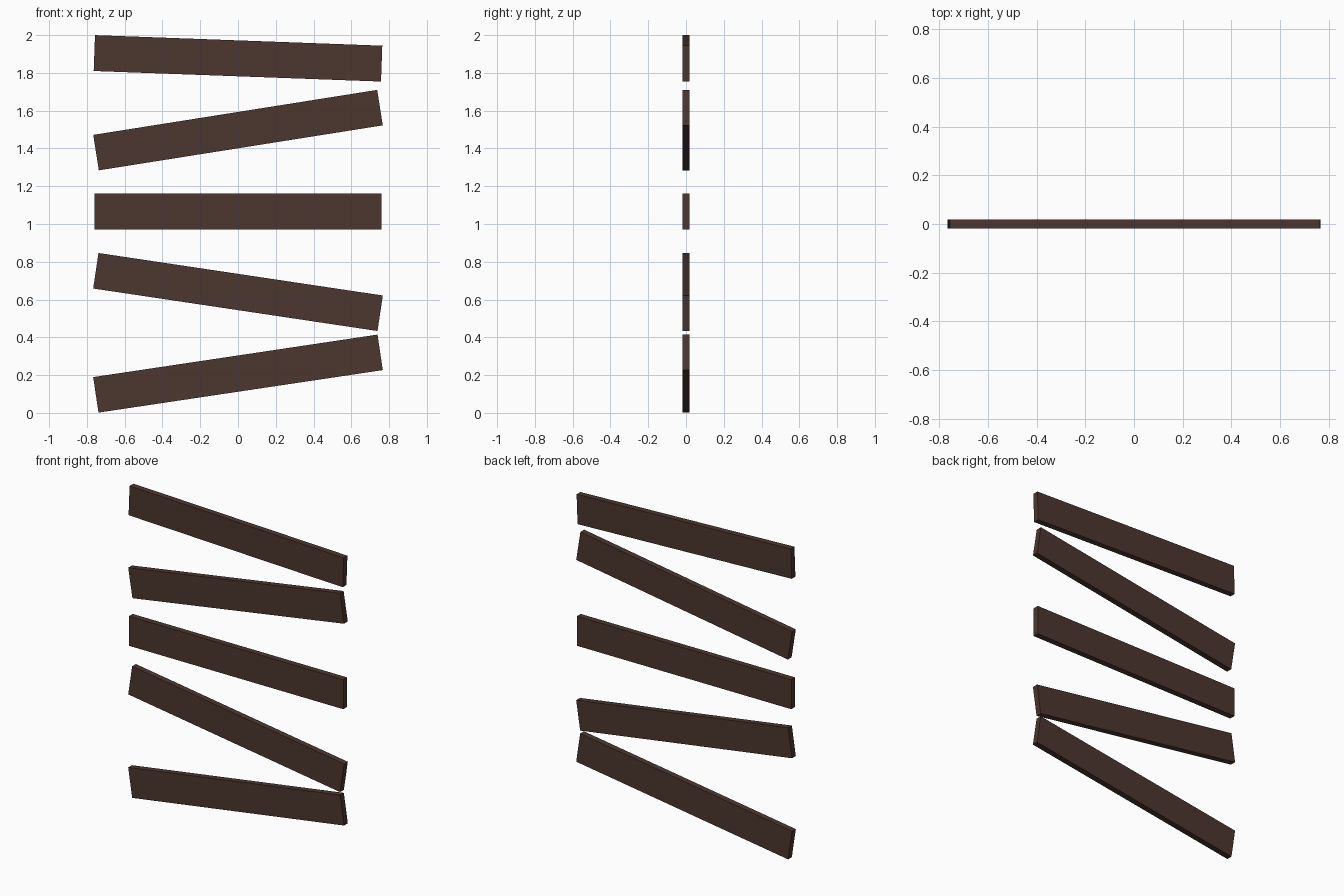
import bpy, math

if "Cube" in bpy.data.objects:
    bpy.data.objects.remove(bpy.data.objects["Cube"])

# Dark brown timber
wood = bpy.data.materials.new("dark_brown_wood")
wood.diffuse_color = (0.072, 0.038, 0.029, 1)
wood.use_nodes = True
wood.node_tree.nodes["Principled BSDF"].inputs["Base Color"].default_value = wood.diffuse_color

LENGTH, THICK, WIDTH = 1.522, 0.038, 0.19


def plank(name, z, tilt):
    """Flat board centred on x = 0, tilted in the front plane (degrees, right end up)."""
    bpy.ops.mesh.primitive_cube_add(size=1, location=(0, 0, z))
    ob = bpy.context.object
    ob.name = name
    ob.scale = (LENGTH, THICK, WIDTH)
    ob.rotation_euler = (0, -math.radians(tilt), 0)
    ob.data.materials.append(wood)


# Five stacked boards, bottom to top: centre height and tilt
boards = [(0.208, 8.5), (0.64, -8.5), (1.067, 0), (1.497, 9.0), (1.877, -2.1)]
for i, (z, tilt) in enumerate(boards, 1):
    plank(f"plank_{i}", z, tilt)
